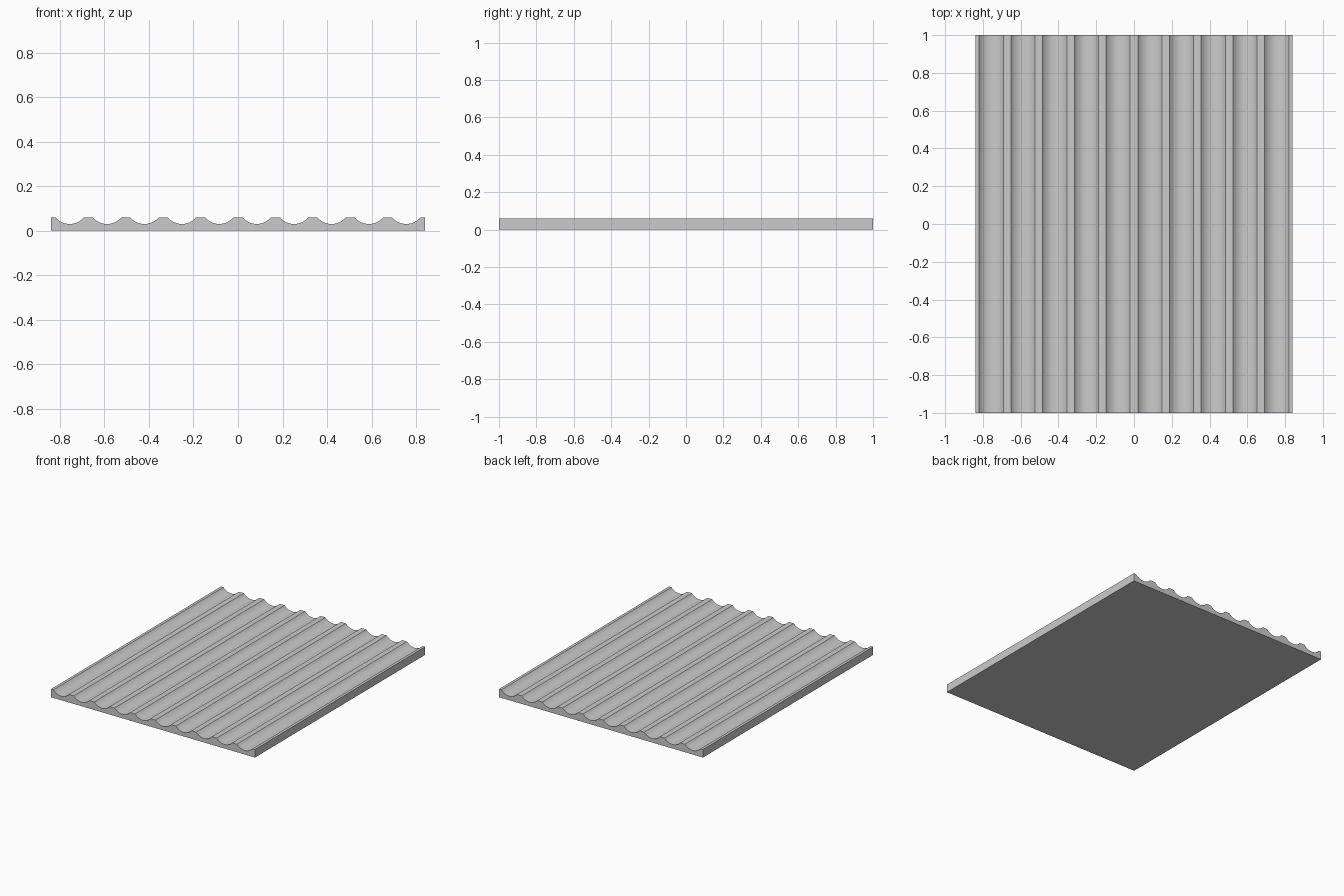
import bpy, bmesh, math

if "Cube" in bpy.data.objects:
    bpy.data.objects.remove(bpy.data.objects["Cube"])

HALF_W, HALF_L = 0.84, 1.0
TOP, DEPTH = 0.06, 0.03
COUNT, SEGMENTS = 10, 16
GROOVE = 0.064                      # half width of one groove
pitch = 2 * HALF_W / COUNT
radius = (GROOVE**2 + DEPTH**2) / (2 * DEPTH)
sweep = math.asin(GROOVE / radius)

# Cross-section: flat base, top edge with a row of circular-arc grooves
profile = [(-HALF_W, 0), (HALF_W, 0), (HALF_W, TOP)]
for i in reversed(range(COUNT)):
    cx = -HALF_W + pitch * (i + 0.5)
    for k in range(SEGMENTS + 1):
        a = sweep * (1 - 2 * k / SEGMENTS)
        profile.append((cx + radius * math.sin(a),
                        TOP - DEPTH + radius * (1 - math.cos(a))))
profile.append((-HALF_W, TOP))

# Extrude the cross-section along the panel length
bm = bmesh.new()
face = bm.faces.new([bm.verts.new((x, -HALF_L, z)) for x, z in profile])
result = bmesh.ops.extrude_face_region(bm, geom=[face], use_keep_orig=True)
moved = [g for g in result["geom"] if isinstance(g, bmesh.types.BMVert)]
bmesh.ops.translate(bm, verts=moved, vec=(0, 2 * HALF_L, 0))
bmesh.ops.recalc_face_normals(bm, faces=bm.faces)
mesh = bpy.data.meshes.new("fluted_panel")
bm.to_mesh(mesh)
bm.free()

panel = bpy.data.objects.new("fluted_panel", mesh)
bpy.context.collection.objects.link(panel)

# Smooth grooves with crisp ridge edges
bpy.context.view_layer.objects.active = panel
panel.select_set(True)
bpy.ops.object.shade_smooth_by_angle(angle=math.radians(25))
